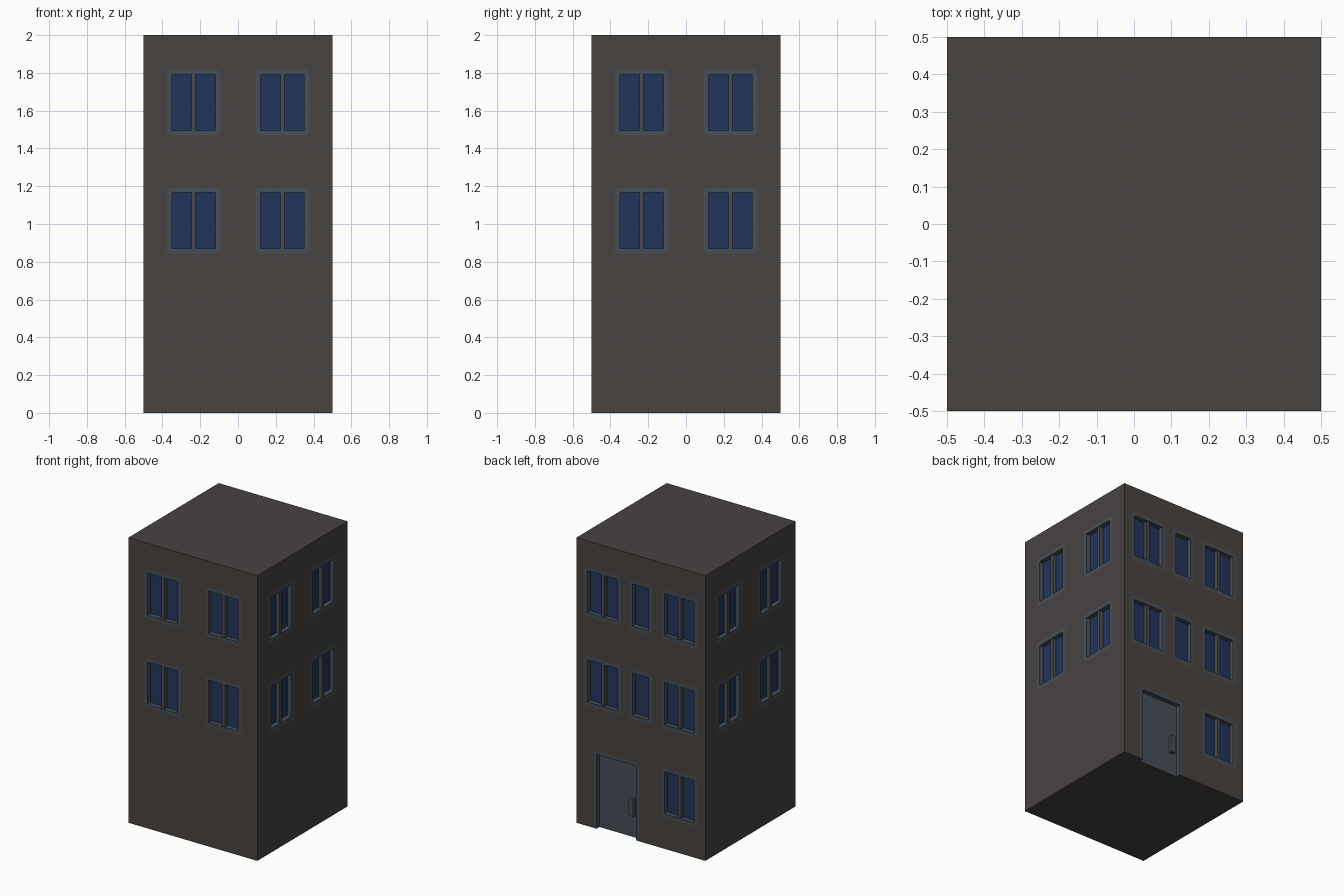
import bpy, bmesh, math
from mathutils import Matrix

if "Cube" in bpy.data.objects:
    bpy.data.objects.remove(bpy.data.objects["Cube"])


def material(name, rgb):
    m = bpy.data.materials.new(name)
    m.diffuse_color = (*rgb, 1)
    m.use_nodes = True
    m.node_tree.nodes["Principled BSDF"].inputs["Base Color"].default_value = m.diffuse_color
    return m


WALL = material("dark_brown_wall", (0.064, 0.056, 0.053))
FRAME = material("slate_frame", (0.062, 0.078, 0.096))
SASH = material("grey_sash", (0.066, 0.072, 0.074))
GLASS = material("navy_glass", (0.017, 0.035, 0.108))

DEPTH = 0.032  # recess of glass and door behind the wall


def side(angle):
    """Facade space (across, up, outward) to world space."""
    return (Matrix.Rotation(math.radians(angle), 4, 'Z')
            @ Matrix.Translation((0, -0.5, 0))
            @ Matrix.Rotation(math.radians(90), 4, 'X'))


def rounded(u0, u1, v0, v1, r):
    """Rectangle outline with softened corners, three points each."""
    pts = []
    for cu, cv, start in ((u1 - r, v1 - r, 0), (u0 + r, v1 - r, 90),
                          (u0 + r, v0 + r, 180), (u1 - r, v0 + r, 270)):
        for step in (0, 45, 90):
            a = math.radians(start + step)
            pts.append((cu + r * math.cos(a), cv + r * math.sin(a)))
    return pts


def rect(u0, u1, v0, v1):
    return [(u0, v0), (u1, v0), (u1, v1), (u0, v1)]


def add_prism(bm, pts, w0, w1, mat):
    lo = [bm.verts.new(mat @ Matrix.Translation((u, v, w0)).translation) for u, v in pts]
    hi = [bm.verts.new(mat @ Matrix.Translation((u, v, w1)).translation) for u, v in pts]
    bm.faces.new(lo[::-1])
    bm.faces.new(hi)
    for i in range(len(pts)):
        j = (i + 1) % len(pts)
        bm.faces.new((lo[i], lo[j], hi[j], hi[i]))


def add_ring(bm, outer, inner, w0, w1, mat):
    loops = [[bm.verts.new(mat @ Matrix.Translation((u, v, w)).translation) for u, v in pts]
             for pts, w in ((outer, w0), (outer, w1), (inner, w1), (inner, w0))]
    for k in range(4):
        a, b = loops[k], loops[(k + 1) % 4]
        for i in range(len(outer)):
            j = (i + 1) % len(outer)
            bm.faces.new((a[i], a[j], b[j], b[i]))


def finish(name, bm, mat):
    bmesh.ops.recalc_face_normals(bm, faces=bm.faces)
    me = bpy.data.meshes.new(name)
    bm.to_mesh(me)
    bm.free()
    ob = bpy.data.objects.new(name, me)
    bpy.context.collection.objects.link(ob)
    if mat:
        me.materials.append(mat)
    return ob


cutters = bmesh.new()


def window(name, angle, u, v, width, panes):
    mat = side(angle)
    hw, hh, band = width / 2, 0.175, 0.027
    outer = rounded(u - hw, u + hw, v - hh, v + hh, 0.025)
    iw, ih = hw - band, hh - band
    inner = rounded(u - iw, u + iw, v - ih, v + ih, 0.004)
    add_prism(cutters, outer, -DEPTH - 0.006, 0.1, mat)

    # surround, flush with the wall
    bm = bmesh.new()
    add_ring(bm, outer, inner, -DEPTH, 0, mat)
    finish(name + "_frame", bm, FRAME)

    # glass plate behind the surround
    bm = bmesh.new()
    add_prism(bm, rect(u - iw - 0.005, u + iw + 0.005, v - ih - 0.005, v + ih + 0.005),
              -DEPTH - 0.004, -DEPTH, mat)
    finish(name + "_glass", bm, GLASS)

    # centre bar
    if panes == 2:
        bm = bmesh.new()
        add_prism(bm, rect(u - 0.011, u + 0.011, v - ih, v + ih), -DEPTH, -0.004, mat)
        finish(name + "_centre_bar", bm, SASH)


# windows on the front, right and left
ROWS = {"upper": 1.643, "middle": 1.018}
for face, angle in (("front", 0), ("right", 90), ("left", -90)):
    for row, v in ROWS.items():
        for i, u in enumerate((-0.235, 0.235)):
            window(f"{face}_{row}_window_{i + 1}", angle, u, v, 0.285, 2)

# windows on the back
for row, v in ROWS.items():
    for i, u in enumerate((-0.298, -0.004, 0.298)):
        w, panes = (0.178, 1) if i == 1 else (0.285, 2)
        window(f"back_{row}_window_{i + 1}", 180, u, v, w, panes)
window("back_ground_window", 180, 0.298, 0.393, 0.285, 2)

# door surround
back = side(180)
D0, D1, DTOP = -0.368, -0.012, 0.545
arch = rounded(D0, D1, -0.1, DTOP, 0.025)
add_prism(cutters, arch, -DEPTH - 0.01, 0.1, back)
top = [p for p in arch if p[1] > 0.1]
outline = [(D1, 0)] + top + [(D0, 0), (D0 + 0.024, 0), (D0 + 0.024, DTOP - 0.024),
                             (D1 - 0.024, DTOP - 0.024), (D1 - 0.024, 0)]
bm = bmesh.new()
add_prism(bm, outline, -DEPTH, 0, back)
finish("door_frame", bm, FRAME)

# door leaf and handle
bm = bmesh.new()
add_prism(bm, rect(D0 + 0.001, D1 - 0.001, 0, DTOP - 0.01), -DEPTH - 0.009, -DEPTH, back)
finish("door", bm, FRAME)
bm = bmesh.new()
add_prism(bm, rect(-0.1, -0.065, 0.155, 0.275), -DEPTH, -0.008, back)
finish("door_handle", bm, FRAME)

# wall block with the openings cut out
bm = bmesh.new()
bmesh.ops.create_cube(bm, size=1, matrix=Matrix.Translation((0, 0, 1)) @ Matrix.Diagonal((1, 1, 2, 1)))
walls = finish("walls", bm, WALL)
cutter = finish("opening_cutter", cutters, None)
cutter.hide_render = True
mod = walls.modifiers.new("openings", 'BOOLEAN')
mod.operation = 'DIFFERENCE'
mod.solver = 'EXACT'
mod.object = cutter
bpy.context.view_layer.objects.active = walls
walls.select_set(True)
bpy.ops.object.modifier_apply(modifier=mod.name)
bpy.data.objects.remove(cutter)
